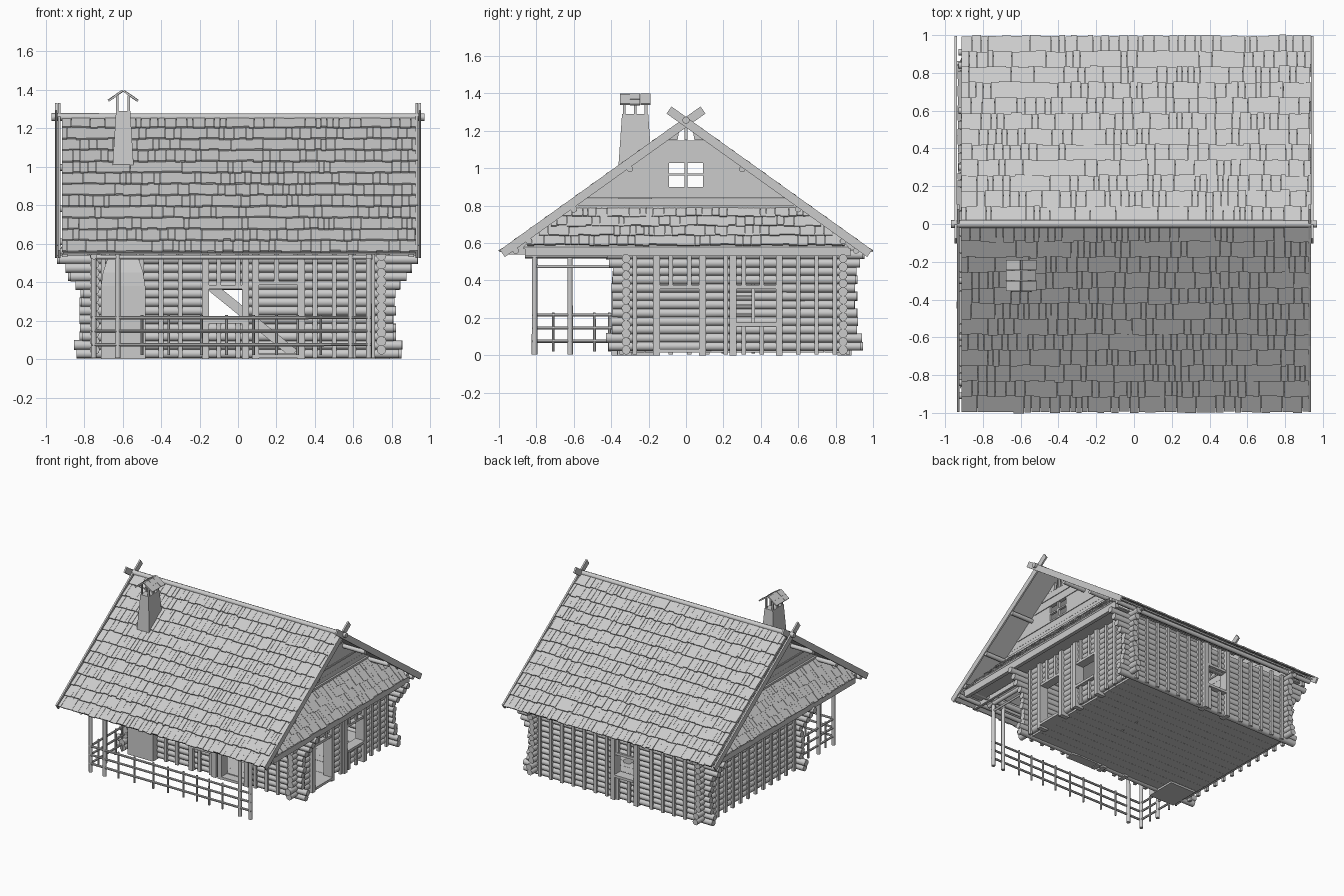
import bpy, bmesh, math, random
from mathutils import Vector as V

if "Cube" in bpy.data.objects:
    bpy.data.objects.remove(bpy.data.objects["Cube"])
random.seed(4)
rnd = random.uniform
X, Y, Z = V((1, 0, 0)), V((0, 1, 0)), V((0, 0, 1))
SLOPE = 0.715


def part(name, build, smooth=False):
    bm = bmesh.new()
    build(bm)
    bmesh.ops.recalc_face_normals(bm, faces=bm.faces[:])
    me = bpy.data.meshes.new(name)
    bm.to_mesh(me)
    bm.free()
    ob = bpy.data.objects.new(name, me)
    bpy.context.collection.objects.link(ob)
    if smooth:
        bpy.context.view_layer.objects.active = ob
        ob.select_set(True)
        bpy.ops.object.shade_smooth_by_angle(angle=math.radians(50))
        ob.select_set(False)
    return ob


def loft(bm, rings):
    vs = [[bm.verts.new(p) for p in r] for r in rings]
    n = len(vs[0])
    for a, b in zip(vs, vs[1:]):
        for i in range(n):
            bm.faces.new((a[i], a[(i + 1) % n], b[(i + 1) % n], b[i]))
    bm.faces.new(vs[0][::-1])
    bm.faces.new(vs[-1])


def obox(bm, c, u, v, w):  # box from centre and three half-axes
    c = V(c)
    loft(bm, [[c + k * w + i * u + j * v for i, j in ((-1, -1), (1, -1), (1, 1), (-1, 1))] for k in (-1, 1)])


def box(bm, x0, x1, y0, y1, z0, z1):
    obox(bm, ((x0 + x1) / 2, (y0 + y1) / 2, (z0 + z1) / 2), X * (x1 - x0) / 2, Y * (y1 - y0) / 2, Z * (z1 - z0) / 2)


def log(bm, p, q, r, n=9):
    p, q = V(p), V(q)
    d = (q - p).normalized()
    u = d.orthogonal().normalized()
    w = d.cross(u)
    a = [2 * math.pi * i / n for i in range(n)]
    loft(bm, [[c + (u * math.cos(t) + w * math.sin(t)) * s for t in a] for c, s in ((p, r * rnd(.95, 1.05)), (q, r * rnd(.92, 1)))])


def prism(bm, pts, x0, x1):  # y-z outline pushed along x
    loft(bm, [[(x, y, z) for y, z in pts] for x in (x0, x1)])


# Log walls: axis, position, start, end, outward sign, openings (a, b, z0, z1)
WIN = (-.15, .02, .20, .37)
WALLS = {
    "front_wall": ('x', -.32, -.745, .745, -1, [WIN, (.11, .31, .02, .39)]),
    "back_wall": ('x', .84, -.745, .745, 1, [WIN]),
    "right_wall": ('y', .745, -.32, .84, 1, [(-.14, .07, .03, .36), (.27, .48, .17, .36)]),
    "left_wall": ('y', -.745, -.32, .84, -1, []),
}


def wall_logs(axis, pos, a, b, out, holes):
    def P(t, z, off=0):
        return (t, pos + off * out, z) if axis == 'x' else (pos + off * out, t, z)

    def build(bm):
        for i in range(12):
            z = .028 + i * .0445 + (0 if axis == 'x' else .02)
            if z > .55:
                continue
            o = .06 + (max(0, i - 7) * .03 if axis == 'x' else max(0, i - 9) * .02) + (.03 if i < 2 else 0)
            cuts = [a - o - rnd(0, .02)]
            for h in holes:
                if h[2] < z < h[3]:
                    cuts += [h[0], h[1]]
            cuts.append(b + o + rnd(0, .02))
            for s, e in zip(cuts[::2], cuts[1::2]):
                log(bm, P(s, z), P(e, z), .0255)
    return build, P


for name, w in WALLS.items():
    build, P = wall_logs(*w)
    part(name + "_logs", build, True)

    def trim(bm, w=w, P=P):  # vertical battens, jambs, sills and heads
        axis, pos, a, b, out, holes = w

        def slab(t0, t1, z0, z1, o0, o1):
            u, v = V(P(t0, z0, o0)), V(P(t1, z1, o1))
            obox(bm, (u + v) / 2, X * abs(v.x - u.x) / 2, Y * abs(v.y - u.y) / 2, Z * (z1 - z0) / 2)
        n = round((b - a) / .097)
        for k in range(n):
            t = a + .045 + (b - a - .09) * k / (n - 1)
            spans = [(0.005, .55)]
            for h in holes:
                if h[0] - .055 < t < h[1] + .055:
                    inside = h[0] + .01 < t < h[1] - .01
                    spans = [(.005, h[2]), (h[3], .55)] if inside else []
            for z0, z1 in spans:
                if z1 - z0 > .04:
                    slab(t - .012, t + .012, z0, z1, .015, .036)
        for h in holes:
            for t0, t1 in ((h[0] - .037, h[0]), (h[1], h[1] + .037)):
                slab(t0, t1, 0, .55, -.03, .045)
            slab(h[0], h[1], h[2] - .015, h[2] + .005, -.03, .05)
            slab(h[0], h[1], h[3] - .005, h[3] + .015, -.03, .04)
    part(name + "_battens", trim)


# Floor planks, foundation stubs and inner stair
def floor(bm):
    for i in range(14):
        y = -.30 + i * .08
        box(bm, -.73, .73, y, y + .079, .015, .03 + rnd(0, .002))


part("floor_planks", floor)


def stair(bm):
    d = V((.42, 0, -.34)).normalized()
    n = V((.34, 0, .42)).normalized()
    for y in (.2, .36):
        obox(bm, (-.02, y, .28), d * .40, Y * .01, n * .025)
    for i in range(9):
        box(bm, -.27 + i * .06, -.22 + i * .06, .2, .36, .46 - i * .049, .47 - i * .049)


part("inner_stair", stair)


# Shingled surfaces made of individual slightly lifted shakes
def shingles(bm, top, along, down, length, rows, span):
    nrm = along.cross(down).normalized()
    if nrm.z < 0:
        nrm = -nrm
    step = length / rows
    for i in range(rows):
        lo, hi = span((i + .5) / rows)
        t = lo
        while t < hi - .004:
            wd = min(rnd(.025, .06), hi - t)
            end = (i + 1) * step + rnd(-.006, .006)
            start = max(0, i * step - .02)
            tilt = (down + nrm * .09).normalized()
            c = top + along * (t + wd / 2) + down * (start + end) / 2 + nrm * rnd(.009, .012)
            obox(bm, c, along * (wd / 2 - rnd(.0002, .0014)), tilt * (end - start) / 2, nrm * .005)
            t += wd


down_len = math.hypot(.985, .985 * SLOPE)
for s, nm in ((-1, "front"), (1, "back")):
    d = V((0, s, -SLOPE)).normalized()
    nrm = V((0, s * SLOPE, 1)).normalized()
    top = V((0, 0, 1.25))
    part(nm + "_roof_shingles", lambda bm: shingles(bm, top, X, d, down_len, 12, lambda f: (-.915, .935)))
    part(nm + "_roof_deck", lambda bm: obox(bm, top + d * down_len * .495 - nrm * .006 + X * .01, X * .92, d * down_len * .495, nrm * .006))
    # purlins and wall plate under the eave
    part(nm + "_purlins", lambda bm: [log(bm, (-.93, s * y, 1.21 - SLOPE * y), (.93, s * y, 1.21 - SLOPE * y), .018) for y in (.3, .6, .84, .91)], True)

part("ridge_pole", lambda bm: log(bm, (-.97, 0, 1.257), (.97, 0, 1.257), .02, 8), True)


# Both gable ends
def limit(z):
    return max(0.002, (1.24 - z) / SLOPE)


def gable(side):
    xs = sorted((side * .715, side * .735))

    def boards(bm):
        for z0, z1, hole in ((.54, .78, 0), (.78, .84, 0), (.84, .9, 0), (.9, 1.035, .09), (1.035, 1.1, 0), (1.1, 1.15, 0), (1.15, 1.215, .045)):
            a, b = limit(z0), limit(z1)
            g = .001
            if hole:
                for m in (-1, 1):
                    prism(bm, [(m * min(hole, a), z0), (m * a, z0), (m * max(b, min(hole, b)), z1 - g), (m * min(hole, b), z1 - g)], *xs)
            else:
                prism(bm, [(-a, z0), (a, z0), (b, z1 - g), (-b, z1 - g)], *xs)
        box(bm, *xs, -.009, .009, .9, 1.035)
        box(bm, *xs, -.09, .09, .96, .972)
        box(bm, *xs, -.008, .008, 1.15, 1.24)
        for z in (.895, 1.035, 1.1):  # cover strips
            k = limit(z + .012)
            box(bm, xs[0] - .006, xs[1] + .006, -k, k, z - .006, z + .006)

    def teeth(bm):
        x0, x1 = sorted((side * .735, side * .75))
        box(bm, x0, x1, -.62, .62, .79, .803)
        for i in range(40):
            y = -.6 + i * .03
            prism(bm, [(y, .79), (y + .03, .79), (y + .015, .77)], x0, x1)

    def barges(bm):
        for m in (-1, 1):
            d = V((0, m, -SLOPE)).normalized()
            n = V((0, m * SLOPE, 1)).normalized()
            a, b = V((0, -m * .092, 1.244 + .092 * SLOPE)), V((0, m * .983, 1.249 - .983 * SLOPE))
            c = (a + b) / 2 + X * side * (.937 + .007 * m)
            obox(bm, c, X * .0065, d * (b - a).length / 2, n * .023)
    nm = "right" if side > 0 else "left"
    part(nm + "_gable_boards", boards)
    part(nm + "_gable_teeth", teeth)
    part(nm + "_bargeboards", barges)
    # small skirt roof with its eave beam and brackets
    top, dv = V((side * .735, 0, .785)), V((side * .185, 0, -.205))
    dn = dv.normalized()

    def span(f):
        k = .63 + .25 * f
        return -k, k
    part(nm + "_skirt_shingles", lambda bm: shingles(bm, top, Y, dn, dv.length, 4, span))

    def deck(bm):
        e = top + dv
        loft(bm, [[top + Y * .63 - Z * k, top - Y * .63 - Z * k, e - Y * .87 - Z * k, e + Y * .87 - Z * k] for k in (0, .012)])
        x0, x1 = sorted((side * .885, side * .915))
        box(bm, x0, x1, -.86, .88, .53, .575)
        x0, x1 = sorted((side * .76, side * .885))
        box(bm, x0, x1, -.86, .86, .553, .563)
    part(nm + "_skirt_deck", deck)


gable(1)
gable(-1)


# Porch posts, beams and railing (open on the right end)
def porch(bm):
    for x, y in ((-.75, -.81), (-.625, -.81), (.585, -.81), (.68, -.81), (-.75, -.62), (.68, -.62)):
        if (x, y) != (.68, -.62):
            log(bm, (x, y, 0.005), (x, y, .57), .015)
    log(bm, (-.9, -.81, .57), (.9, -.81, .57), .022)
    log(bm, (-.76, -.81, .53), (.7, -.81, .53), .012)
    for x in (-.75, .68):
        log(bm, (x, -.86, .535), (x, -.3, .535), .017)
        log(bm, (x, -.81, .475), (x, -.32, .475), .009)


def railing(bm):
    for z in (.075, .145, .215):
        log(bm, (-.76, -.815, z), (.69, -.815, z), .009, 7)
        log(bm, (-.75, -.82, z), (-.75, -.34, z), .009, 7)
    for x in (-.5, -.36, -.19, -.06, .08, .2, .31, .43):
        log(bm, (x, -.81, .02), (x, -.81, .23), .008, 7)
    for y in (-.71, -.49, -.41):
        log(bm, (-.75, y, .02), (-.75, y, .23), .008, 7)


part("porch_frame", porch, True)
part("porch_railing", railing, True)


# Stove base tapering into the chimney
def chimney(bm):
    prof = [(0, .115, .125), (.38, .115, .125), (.45, .105, .12), (.51, .085, .105), (.56, .065, .09), (1.0, .055, .09), (1.29, .037, .07)]
    loft(bm, [[(-.597 + i * w, -.272 + j * h, z) for i, j in ((-1, -1), (1, -1), (1, 1), (-1, 1))] for z, w, h in prof])


def chimney_cap(bm):
    for x in (-.627, -.567):
        for y in (-.33, -.272, -.214):
            box(bm, x - .006, x + .006, y - .007, y + .007, 1.28, 1.37)
    for m in (-1, 1):
        d = V((m * .072, 0, -.05))
        n = V((m * .05, 0, .072)).normalized()
        for r in range(2):
            for i in range(3):
                c = V((-.597, -.327 + i * .055, 1.388)) + d * (.27 + r * .46) + n * (.004 + rnd(0, .004))
                obox(bm, c, d * .29, Y * .0265, n * .005)


part("chimney", chimney)
part("chimney_cap", chimney_cap)
